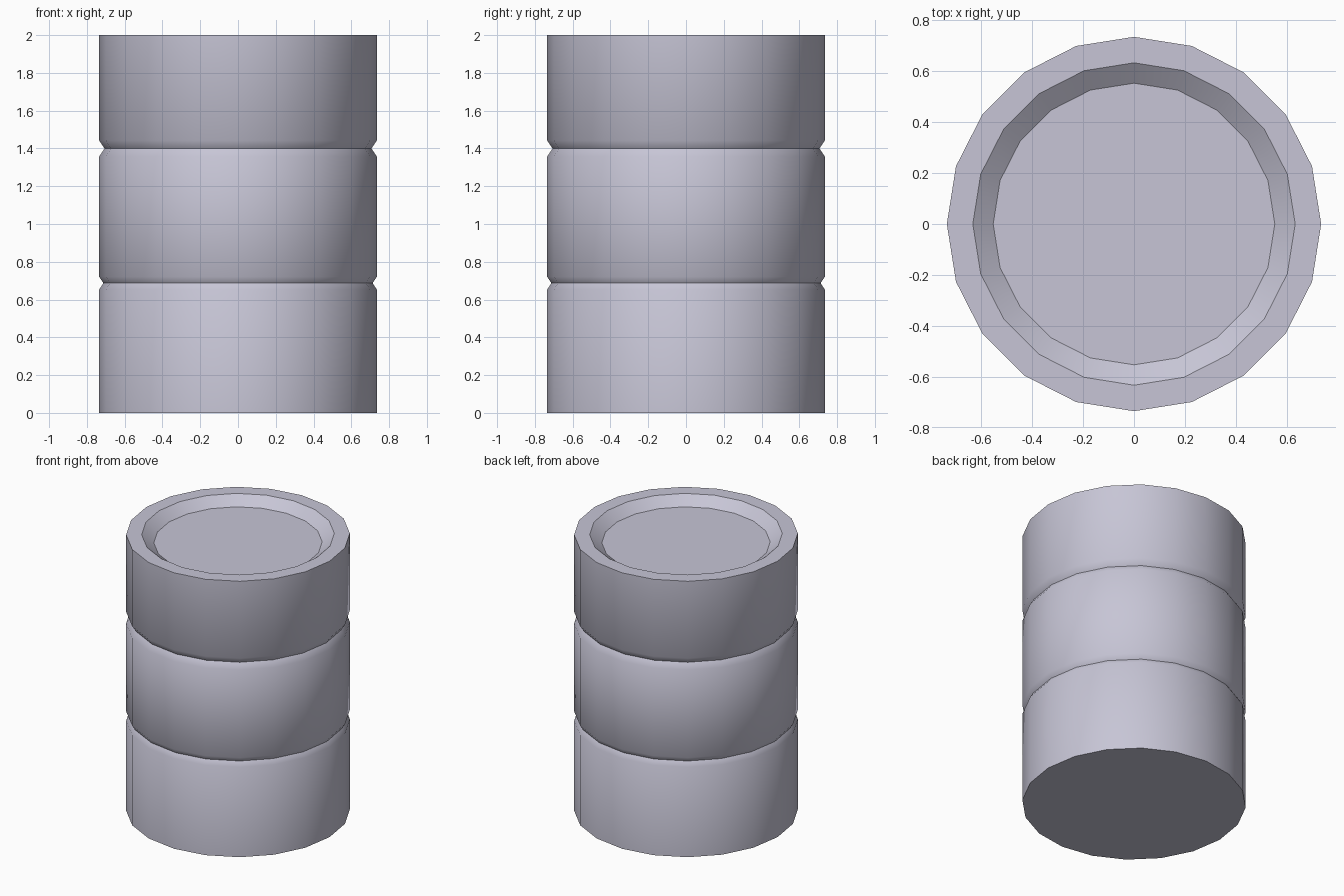
import bpy
import bmesh
import math

cube = bpy.data.objects.get("Cube")
if cube:
    bpy.data.objects.remove(cube, do_unlink=True)

SIDES = 20
RADIUS = 0.735

# Single painted metal colour
metal = bpy.data.materials.new("pale_grey_metal")
metal.use_nodes = True
colour = (0.57, 0.56, 0.67, 1.0)
metal.diffuse_color = colour
metal.node_tree.nodes["Principled BSDF"].inputs["Base Color"].default_value = colour


def groove(z, half, depth):
    """V-shaped groove in the wall, listed from bottom to top."""
    return [(RADIUS, z - half), (RADIUS - depth, z), (RADIUS, z + half)]


# Barrel profile: base, wall with two grooves, rim, sloping recess to the lid
profile = [(RADIUS, 0)]
profile += groove(0.687, 0.034, 0.022)
profile += groove(1.40, 0.042, 0.028)
profile += [(RADIUS, 2), (0.633, 2), (0.553, 1.94)]

bm = bmesh.new()
rings = []
for r, z in profile:
    rings.append([bm.verts.new((r * math.cos(math.tau * i / SIDES),
                                r * math.sin(math.tau * i / SIDES), z))
                  for i in range(SIDES)])
for low, high in zip(rings, rings[1:]):
    for i in range(SIDES):
        j = (i + 1) % SIDES
        bm.faces.new((low[i], low[j], high[j], high[i]))

# Flat base and recessed lid
bm.faces.new(reversed(rings[0]))
bm.faces.new(rings[-1])

mesh = bpy.data.meshes.new("barrel")
bm.to_mesh(mesh)
bm.free()
mesh.materials.append(metal)
barrel = bpy.data.objects.new("barrel", mesh)
bpy.context.collection.objects.link(barrel)

# Smooth round the wall, crisp at the rim and groove bottoms
bpy.ops.object.select_all(action="DESELECT")
barrel.select_set(True)
bpy.context.view_layer.objects.active = barrel
bpy.ops.object.shade_smooth_by_angle(angle=math.radians(35.5))
